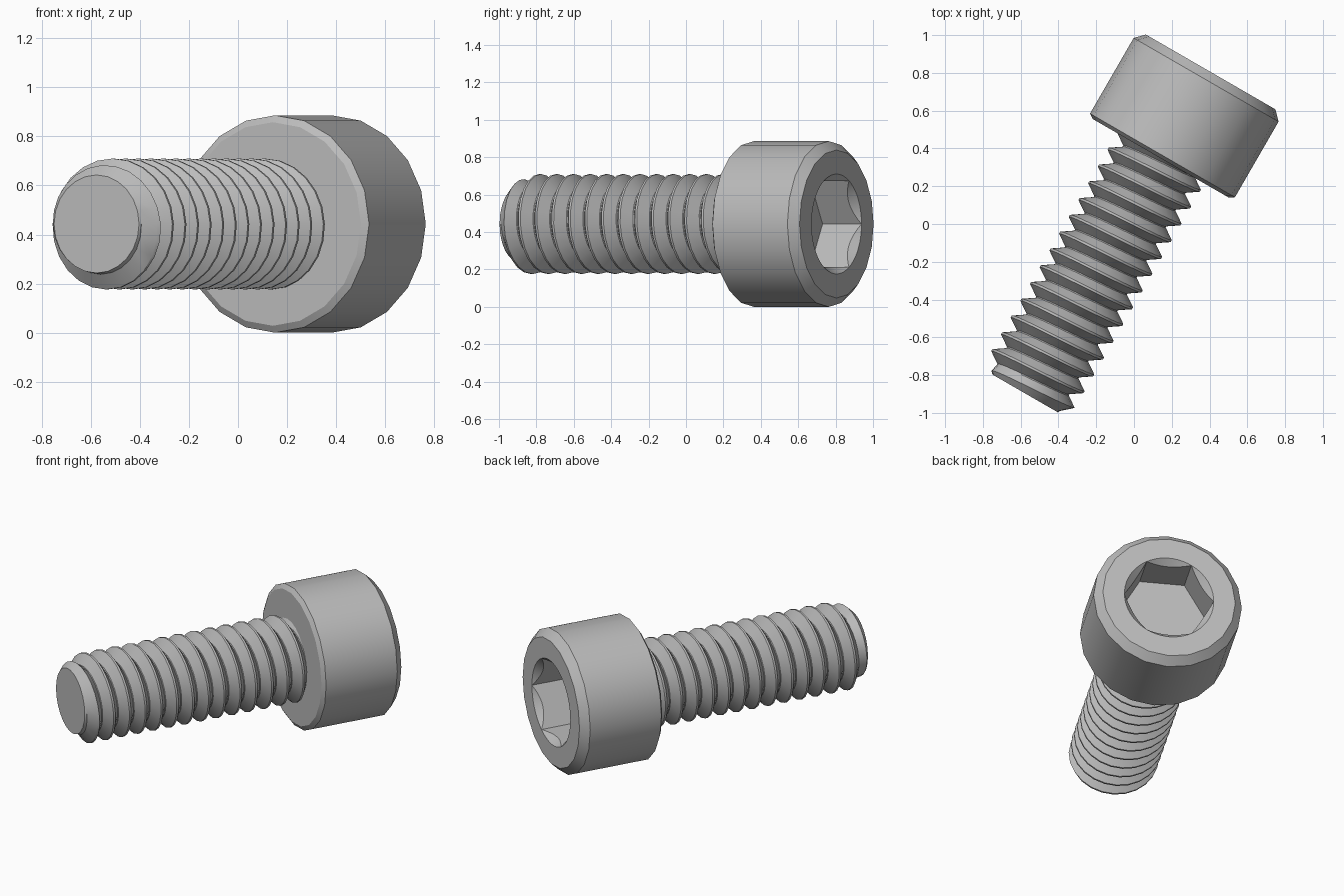
import bpy, bmesh
from math import sin, cos, pi, radians
from mathutils import Matrix, Vector

cube = bpy.data.objects.get("Cube")
if cube:
    bpy.data.objects.remove(cube)

# Screw axis lies flat, turned in plan; local Z runs from tip to head
axis = Vector((0.5, 0.866, 0)).normalized()
side = Vector((axis.y, -axis.x, 0))
up = Vector((0, 0, 1))
frame = Matrix((up, side, axis)).transposed().to_4x4()
frame.translation = side * -0.051 + up * 0.443

steel = bpy.data.materials.new("grey_steel")
steel.use_nodes = True
GREY = (0.5, 0.5, 0.5, 1)
steel.diffuse_color = GREY
steel.node_tree.nodes["Principled BSDF"].inputs["Base Color"].default_value = GREY


def polar(r, a, s):
    return (r * cos(a), r * sin(a), s)


def finish(bm, name):
    bmesh.ops.recalc_face_normals(bm, faces=bm.faces)
    me = bpy.data.meshes.new(name)
    bm.to_mesh(me)
    bm.free()
    me.materials.append(steel)
    ob = bpy.data.objects.new(name, me)
    bpy.context.collection.objects.link(ob)
    ob.matrix_world = frame
    bpy.ops.object.select_all(action="DESELECT")
    ob.select_set(True)
    bpy.context.view_layer.objects.active = ob
    bpy.ops.object.shade_smooth_by_angle(angle=radians(25))


def bridge(bm, a, b):
    n = len(a)
    for i in range(n):
        j = (i + 1) % n
        quad = list(dict.fromkeys((a[i], a[j], b[j], b[i])))
        bm.faces.new(quad)


# Head: chamfered outer shell
SIDES, FINE, TOP = 20, 60, 0.90
bm = bmesh.new()
shell = [[bm.verts.new(polar(r, 2 * pi * i / SIDES, s)) for i in range(SIDES)]
         for r, s in ((0.415, 0.372), (0.443, 0.39), (0.443, 0.852), (0.396, TOP))]
for lower, upper in zip(shell, shell[1:]):
    bridge(bm, lower, upper)
bm.faces.new(shell[0])

# Head: hexagonal socket with a countersunk round rim
RIM, FLAT = 0.267, 0.231
rim, lip, floor = [], [], []
for i in range(FINE):
    a = 2 * pi * i / FINE
    r = FLAT / cos((a + pi / 6) % (pi / 3) - pi / 6)
    rim.append(bm.verts.new(polar(RIM, a, TOP)))
    lip.append(bm.verts.new(polar(r, a, TOP - (RIM - r) * 1.1)))
    floor.append(bm.verts.new(polar(r, a, TOP - 0.24)))
step = FINE // SIDES
for i in range(SIDES):
    inner = [rim[(i * step + k) % FINE] for k in range(step + 1)]
    bm.faces.new([shell[-1][(i + 1) % SIDES], shell[-1][i]] + inner)
bridge(bm, rim, lip)
bridge(bm, lip, floor)
bm.faces.new(floor)
bmesh.ops.remove_doubles(bm, verts=bm.verts, dist=0.0003)
finish(bm, "socket_head")

# Shank: helical thread, cut back by a cone at the tip
TIP, TIP_R, PITCH, SEG = -1.065, 0.2, 0.1026, 24
CREST, ROOT = 0.267, 0.205
profile = ((-0.06, CREST), (0.06, CREST), (0.47, ROOT), (0.53, ROOT))
bm = bmesh.new()
columns = []
for j in range(SEG + 1):
    column = []
    for turn in range(-4, 14):
        for offset, r in profile:
            s = max(TIP, -0.929 + PITCH * (turn + offset + j / SEG))
            r = min(r, TIP_R + s - TIP)
            column.append(bm.verts.new(polar(r, 2 * pi * j / SEG, s)))
    columns.append(column)
for left, right in zip(columns, columns[1:]):
    for i in range(len(left) - 1):
        bm.faces.new((left[i], right[i], right[i + 1], left[i + 1]))
bmesh.ops.remove_doubles(bm, verts=bm.verts, dist=0.0003)
end = [e for e in bm.edges if e.is_boundary and all(v.co.z < TIP + 0.001 for v in e.verts)]
bmesh.ops.holes_fill(bm, edges=end, sides=0)
finish(bm, "threaded_shank")
